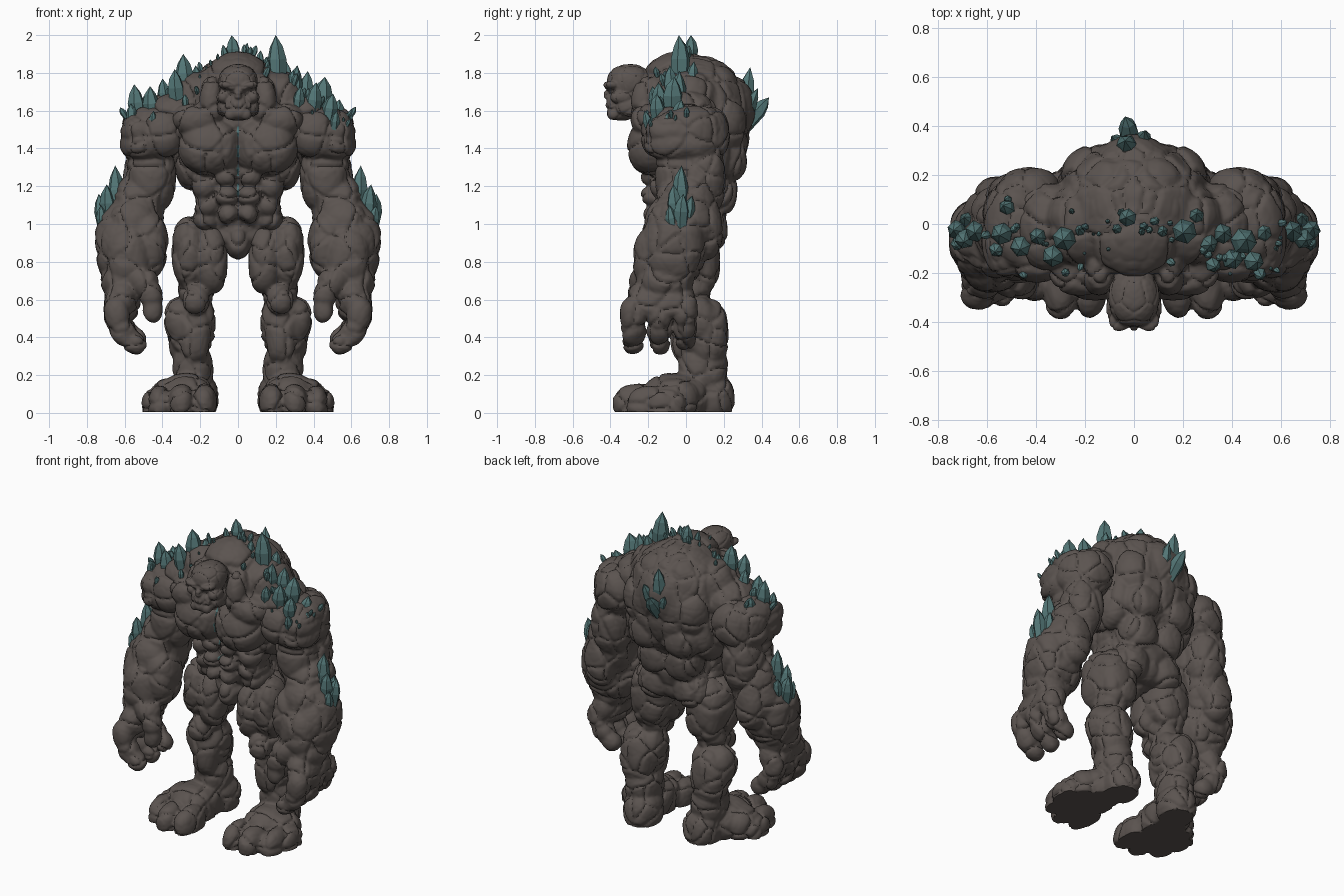
import bpy, bmesh, math, random
from mathutils import Vector, Matrix, Euler, noise

random.seed(4)


def material(name, rgb):
    m = bpy.data.materials.new(name)
    m.diffuse_color = (*rgb, 1)
    return m


ROCK = material("brown grey rock", (0.105, 0.088, 0.080))
CRYSTAL = material("teal crystal", (0.088, 0.185, 0.185))


def link(name, mesh, *mats):
    ob = bpy.data.objects.new(name, mesh)
    bpy.context.collection.objects.link(ob)
    for m in mats:
        if m.name not in mesh.materials:
            mesh.materials.append(m)
    return ob


def boulder(bm, c, r, rot=None):
    """Slightly boxy ellipsoid with centre c and radii r."""
    rot = rot or Matrix()
    for v in bmesh.ops.create_icosphere(bm, subdivisions=3, radius=1)["verts"]:
        p = Vector([math.copysign(abs(k) ** 0.88, k) * s for k, s in zip(v.co, r)])
        v.co = rot @ p + Vector(c)


def chain(bm, pts, radii):
    """Row of boulders, one along each step of a path (fingers)."""
    for a, b, r in zip(pts, pts[1:], radii):
        a, b = Vector(a), Vector(b)
        d = b - a
        boulder(bm, (a + b) / 2, (r, r, d.length / 2 + r * 0.5),
                d.to_track_quat('Z', 'Y').to_matrix().to_4x4())


def carve(name, bm, voxel, cell, depth):
    """Fuse the boulders into one skin and crack it into plates of stone."""
    me = bpy.data.meshes.new(name + " base")
    bm.to_mesh(me)
    bm.free()
    tmp = link("tmp", me)
    mod = tmp.modifiers.new("fuse", 'REMESH')
    mod.mode, mod.voxel_size = 'VOXEL', voxel
    soft = tmp.modifiers.new("soften", 'SMOOTH')
    soft.iterations, soft.factor = 4, 0.5
    dg = bpy.context.evaluated_depsgraph_get()
    mesh = bpy.data.meshes.new_from_object(tmp.evaluated_get(dg))
    bpy.data.objects.remove(tmp)
    moves = []
    for v in mesh.vertices:
        p = Vector((abs(v.co.x), v.co.y, v.co.z))
        p += 0.03 * noise.noise_vector(p * 6)
        h = 0
        for size, amount in ((cell, depth), (cell * 0.5, depth * 0.18)):
            d = noise.voronoi(p / size)[0]
            t = min((d[1] - d[0]) / 0.2, 1)
            h += amount * (1 - (1 - t) ** 2 - 0.75)
        h += depth * 0.5 * noise.noise(p * 9)
        moves.append(v.co + v.normal * h)
    for v, p in zip(mesh.vertices, moves):
        v.co = (p.x, p.y, max(p.z, 0.006))
    mesh.name = name
    return link(name, mesh, ROCK)


def mirrored(ob, name):
    me = ob.data.copy()
    me.transform(Matrix.Scale(-1, 4, (1, 0, 0)))
    me.flip_normals()
    return link(name, me)


def boulders(bm, rows, both=False):
    for x, y, z, a, b, c in rows:
        for s in ((1, -1) if both else (1,)):
            boulder(bm, (x * s, y, z), (a, b, c))


# torso: hump, neck collar, waist, pelvis, then paired muscles
bm = bmesh.new()
boulders(bm, [
    (0, .06, 1.53, .31, .28, .36), (0, -.03, 1.72, .18, .20, .19),
    (0, .03, 1.12, .19, .19, .22), (0, .03, .97, .17, .16, .12),
    (0, -.05, .91, .065, .12, .10), (0, .2, 1.60, .15, .165, .2)])
boulders(bm, [
    (.15, -.17, 1.41, .165, .14, .15),   # pectoral
    (.20, .0, 1.66, .16, .17, .15),      # trapezius
    (.34, -.01, 1.57, .14, .18, .13),    # shoulder slope
    (.14, -.19, 1.64, .065, .10, .14),   # collar beside head
    (.22, -.16, 1.55, .13, .13, .09),    # collar bone
    (.24, .05, 1.38, .10, .18, .20),     # side of the back
    (.15, .17, 1.53, .15, .15, .17),     # shoulder blade
    (.12, .18, 1.34, .14, .14, .13),
    (.10, .15, 1.17, .12, .12, .13),     # lower back
    (.065, -.155, 1.25, .065, .08, .055), (.06, -.17, 1.15, .06, .07, .052),
    (.05, -.155, 1.05, .052, .07, .052),  # belly
    (.17, -.06, 1.20, .075, .13, .08), (.155, -.04, 1.10, .075, .13, .07),
    (.165, -.01, 1.02, .075, .13, .06),  # flanks
    (.13, .10, .97, .12, .12, .12)], True)
torso = carve("torso", bm, 0.010, 0.18, 0.013)
torso.data.materials.append(CRYSTAL)
for f in torso.data.polygons:            # broken crystal seam down the chest
    x, y, z = f.center
    if abs(x) < 0.006 and y < -.1 and 1.13 < z < 1.52 and math.sin(z * 60) > -.3:
        f.material_index = 1

# head: skull, neck, muzzle, jaw, nose, then paired face stones
bm = bmesh.new()
boulders(bm, [
    (0, -.30, 1.745, .105, .12, .10), (0, -.20, 1.69, .09, .11, .12),
    (0, -.345, 1.64, .075, .075, .05), (0, -.345, 1.59, .072, .075, .042),
    (0, -.405, 1.685, .02, .032, .028)])
boulders(bm, [
    (.078, -.34, 1.672, .034, .06, .034), (.075, -.29, 1.62, .035, .08, .05),
    (.04, -.385, 1.58, .03, .03, .028)], True)
for s in (1, -1):
    boulder(bm, (.05 * s, -.39, 1.728), (.055, .045, .022), Euler((0, -.3 * s, -.35 * s)).to_matrix().to_4x4())
    for i in range(3):                   # teeth
        boulder(bm, ((.012 + .023 * i) * s, -.412 + .01 * i, 1.628), (.011, .014, .016))
head = carve("head", bm, 0.006, 0.09, 0.005)

# arm: shoulder, upper arm, forearm, palm
bm = bmesh.new()
boulders(bm, [
    (.46, .0, 1.49, .16, .20, .145), (.50, -.02, 1.42, .125, .20, .09),
    (.40, -.12, 1.48, .12, .12, .13), (.43, .12, 1.47, .13, .11, .15),
    (.53, -.07, 1.50, .09, .14, .09),
    (.46, -.02, 1.25, .13, .14, .20), (.48, .08, 1.24, .125, .13, .21),
    (.53, .0, 1.07, .145, .17, .19),
    (.58, -.07, .86, .17, .17, .21), (.56, -.03, .99, .15, .19, .17),
    (.47, -.11, .89, .10, .13, .18), (.645, -.05, .90, .11, .15, .19),
    (.55, .10, .97, .10, .09, .16), (.58, -.17, .82, .12, .11, .16),
    (.60, -.11, .70, .125, .15, .10), (.61, -.13, .60, .09, .18, .12),
    (.655, -.13, .58, .055, .19, .08)])
for y, low in ((-.28, .31), (-.14, .31), (-.005, .33)):
    chain(bm, [(.65, y, .58), (.635, y, low + .15), (.585, y, low + .09), (.52, y, low + .04)],
          (.066, .064, .056))
chain(bm, [(.54, -.2, .73), (.475, -.24, .67), (.45, -.25, .59), (.455, -.25, .50)], (.075, .062, .05))
arm = carve("left_arm", bm, 0.010, 0.16, 0.012)
arm2 = mirrored(arm, "right_arm")

# leg: thigh, knee, shin, ankle, foot and toes
bm = bmesh.new()
boulders(bm, [
    (.20, .03, .85, .14, .15, .20), (.26, -.01, .85, .09, .14, .19),
    (.14, -.05, .81, .085, .11, .18), (.20, .09, .80, .12, .09, .17),
    (.22, .02, .65, .095, .11, .10), (.22, -.08, .60, .07, .07, .08),
    (.25, .06, .46, .12, .12, .16), (.26, .12, .42, .115, .105, .18),
    (.31, .06, .49, .08, .10, .12), (.18, .06, .47, .06, .10, .14),
    (.23, -.01, .42, .08, .07, .17), (.24, .09, .23, .105, .13, .14),
    (.22, .13, .08, .115, .13, .13), (.27, -.05, .08, .14, .18, .13),
    (.18, -.25, .05, .065, .13, .10), (.30, -.26, .05, .07, .125, .10),
    (.41, -.20, .045, .065, .12, .095), (.455, -.10, .04, .055, .10, .08),
    (.36, -.06, .07, .11, .13, .11)])
leg = carve("left_leg", bm, 0.010, 0.16, 0.012)
leg2 = mirrored(leg, "right_leg")


def crystal(bm, base, tip, r):
    """Six-sided shard that swells, then comes to an off-centre point."""
    base, tip = Vector(base), Vector(tip)
    axis = tip - base
    rot = axis.to_track_quat('Z', 'Y').to_matrix()
    turn = random.uniform(0, 1)
    rings = []
    for t, k in ((0, .75), (.62, 1), (.82, .68)):
        rings.append([bm.verts.new(base + axis * t + rot @ Vector((
            r * k * math.cos(turn + i * math.pi / 3), r * k * math.sin(turn + i * math.pi / 3), 0)))
            for i in range(6)])
    top = bm.verts.new(tip + rot @ Vector((r * .15, 0, 0)))
    bm.faces.new(rings[0][::-1])
    for i in range(6):
        j = (i + 1) % 6
        for a, b in zip(rings, rings[1:]):
            bm.faces.new((a[i], a[j], b[j], b[i]))
        bm.faces.new((rings[-1][i], rings[-1][j], top))


def cluster(name, rows):
    """Rows: tip x, y, z, length, radius, sideways lean, backward lean."""
    bm = bmesh.new()
    for x, y, z, length, r, lx, ly in rows:
        d = Vector((lx, ly, 1)).normalized() * length
        crystal(bm, Vector((x, y, z)) - d, (x, y, z), r)
    me = bpy.data.meshes.new(name)
    bm.to_mesh(me)
    bm.free()
    return link(name, me, CRYSTAL)


cluster("left_shoulder_crystals", [
    (.20, -.03, 2.0, .34, .052, -.05, 0), (.26, .04, 1.86, .2, .035, .1, .1),
    (.31, -.09, 1.84, .26, .043, .1, -.1), (.37, -.04, 1.81, .25, .042, .1, 0),
    (.41, -.15, 1.75, .24, .045, .1, -.1), (.46, -.07, 1.78, .26, .055, .12, 0),
    (.50, -.16, 1.69, .2, .042, .15, -.1), (.54, -.03, 1.66, .2, .042, .2, .1),
    (.58, -.10, 1.59, .15, .03, .3, 0), (.33, -.18, 1.73, .18, .032, .1, -.2),
    (.52, -.22, 1.60, .15, .026, .1, -.3)])
cluster("right_shoulder_crystals", [
    (-.29, -.06, 1.90, .28, .05, -.05, 0), (-.34, -.14, 1.82, .26, .046, -.1, -.1),
    (-.22, -.02, 1.84, .18, .03, 0, .1), (-.40, -.05, 1.77, .2, .035, -.1, 0),
    (-.47, -.10, 1.73, .24, .045, -.1, -.1), (-.55, -.04, 1.74, .26, .046, -.1, 0),
    (-.53, .08, 1.67, .18, .038, -.2, .2), (-.57, -.11, 1.64, .19, .034, -.15, -.1),
    (-.45, -.22, 1.60, .14, .022, 0, -.4), (-.30, .04, 1.78, .16, .028, -.1, .1)])
cluster("neck_crystals", [
    (-.03, .03, 2.0, .2, .038, -.05, .05), (-.08, -.02, 1.95, .13, .02, -.2, 0),
    (.05, -.01, 1.96, .12, .018, .2, 0), (.12, -.03, 1.92, .14, .024, .1, 0)])
cluster("back_crystals", [
    (-.03, .34, 1.83, .36, .047, 0, .15), (.05, .38, 1.72, .26, .036, .15, .45),
    (-.03, .44, 1.67, .24, .042, -.1, .8), (-.09, .36, 1.66, .2, .03, -.4, .4)])
for side, s in (("left", 1), ("right", -1)):
    cluster(side + "_forearm_crystals", [
        (.65 * s, -.03, 1.31, .34, .046, .05 * s, 0), (.70 * s, -.07, 1.21, .26, .042, .08 * s, -.1),
        (.735 * s, -.02, 1.16, .24, .042, .15 * s, .05), (.69 * s, .03, 1.15, .2, .034, .1 * s, .2),
        (.73 * s, -.09, 1.10, .18, .03, .15 * s, -.15), (.61 * s, -.07, 1.21, .2, .032, -.05 * s, 0)])

# small shards scattered over the top of the shoulders
bm = bmesh.new()
for i in range(46):
    x, y = random.uniform(-.6, .6), random.gauss(-.05 - .08 * (i % 2), .06)
    best = None
    for ob in (torso, arm, arm2):
        ok, p, n, _ = ob.ray_cast(Vector((x, y, 3)), Vector((0, 0, -1)))
        if ok and p.z > 1.3 and (best is None or p.z > best[0].z):
            best = (p, n)
    if best:
        p, n = best
        d = (n + Vector((0, 0, 1))).normalized()
        size = random.uniform(.02, .06)
        crystal(bm, p - d * .025, p + d * size, size * .32)
me = bpy.data.meshes.new("small_shards")
bm.to_mesh(me)
bm.free()
link("small_shards", me, CRYSTAL)

# smooth rock, flat crystals
for ob in (torso, head, arm, arm2, leg, leg2):
    ob.select_set(True)
bpy.context.view_layer.objects.active = torso
bpy.ops.object.shade_smooth_by_angle(angle=math.radians(40))
